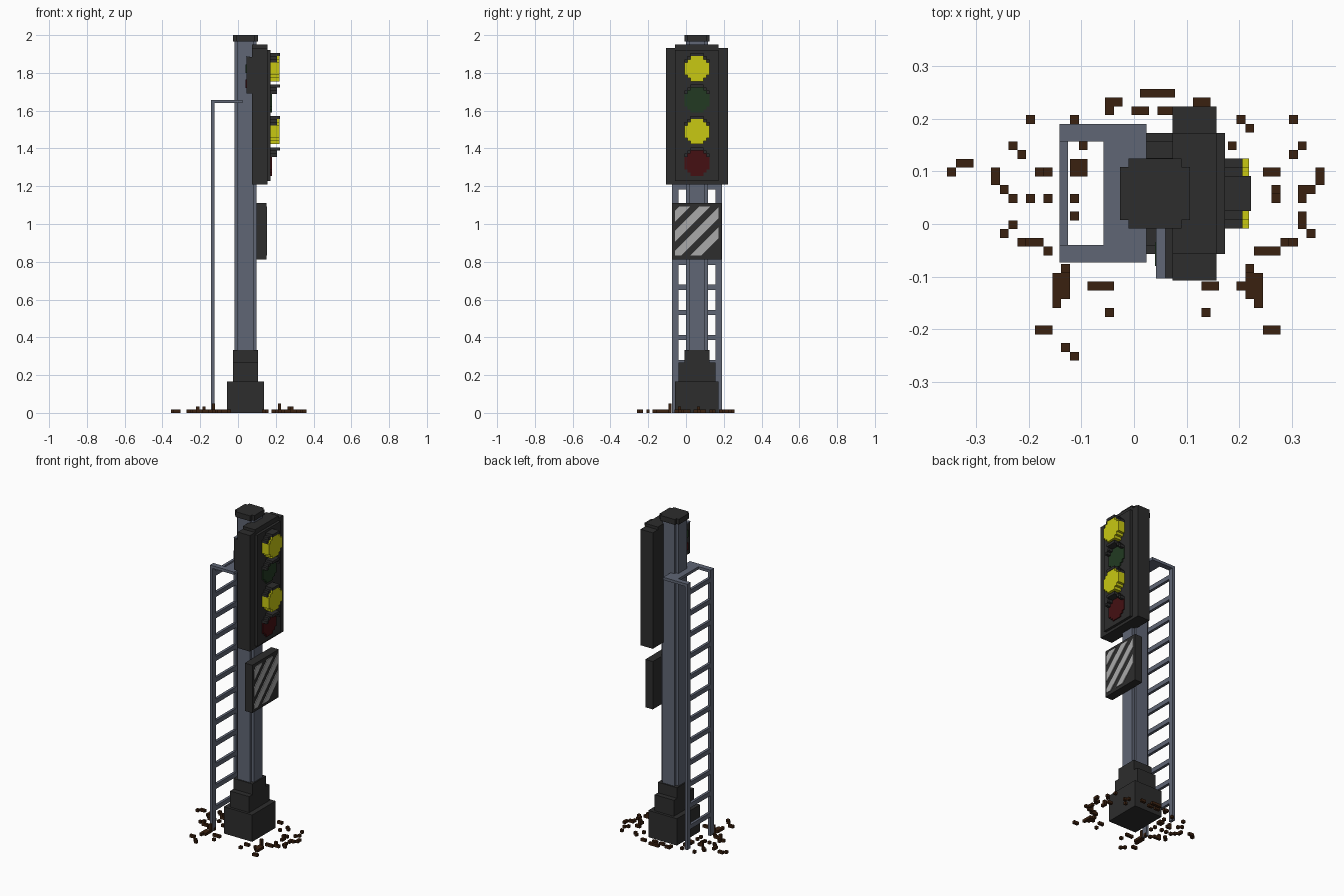
import bpy, bmesh
from mathutils import Vector, Matrix

cube = bpy.data.objects.get("Cube")
if cube:
    bpy.data.objects.remove(cube, do_unlink=True)

V = 1 / 60            # size of one block unit
CX, CY = 0.04, 0.058  # mast centre


def material(name, rgb):
    m = bpy.data.materials.new(name)
    m.use_nodes = True
    m.diffuse_color = (*rgb, 1)
    bsdf = m.node_tree.nodes["Principled BSDF"]
    bsdf.inputs["Base Color"].default_value = (*rgb, 1)
    bsdf.inputs["Roughness"].default_value = 0.9
    return m


DARK = material("dark_grey", (0.026, 0.026, 0.026))
SLATE = material("slate_metal", (0.115, 0.132, 0.178))
YELLOW = material("lit_yellow", (0.58, 0.58, 0.006))
GREEN = material("unlit_green", (0.016, 0.042, 0.016))
RED = material("unlit_red", (0.058, 0.005, 0.006))
PALE = material("stripe_grey", (0.4, 0.4, 0.4))
BROWN = material("brown_soil", (0.042, 0.015, 0.005))


def finish(name, bm, mat):
    bmesh.ops.recalc_face_normals(bm, faces=bm.faces)
    me = bpy.data.meshes.new(name)
    bm.to_mesh(me)
    bm.free()
    me.materials.append(mat)
    ob = bpy.data.objects.new(name, me)
    bpy.context.collection.objects.link(ob)
    return ob


def boxes(name, mat, *ranges):
    """One object from boxes given as (x0, x1, y0, y1, z0, z1)."""
    bm = bmesh.new()
    for x0, x1, y0, y1, z0, z1 in ranges:
        mtx = Matrix.Translation(((x0 + x1) / 2, (y0 + y1) / 2, (z0 + z1) / 2))
        mtx = mtx @ Matrix.Diagonal((x1 - x0, y1 - y0, z1 - z0, 1))
        bmesh.ops.create_cube(bm, size=1, matrix=mtx)
    return finish(name, bm, mat)


def stepped(name, mat, half, cuts, centre, depth, axis):
    """Block-stepped round prism; its axis is z or x, starting at centre."""
    quarter = []
    for k in range(cuts + 1):
        a, b = half - k * V, half - (cuts - k) * V
        quarter.append((a, b))
        if k < cuts:
            quarter.append((a - V, b))
    pts = []
    for _ in range(4):
        pts += quarter
        quarter = [(-b, a) for a, b in quarter]
    bm = bmesh.new()
    c = Vector(centre)
    verts = [bm.verts.new(c + Vector((a, b, 0) if axis == 'z' else (0, a, b)))
             for a, b in pts]
    face = bm.faces.new(verts)
    ext = bmesh.ops.extrude_face_region(bm, geom=[face])["geom"]
    move = Vector((0, 0, depth) if axis == 'z' else (depth, 0, 0))
    bmesh.ops.translate(bm, vec=move,
                        verts=[g for g in ext if isinstance(g, bmesh.types.BMVert)])
    return finish(name, bm, mat)


# Base, mast and cap
boxes("base_block", DARK, (CX - .098, CX + .098, -.057, .173, 0, .167))
boxes("base_step", DARK, (CX - .066, CX + .066, -.041, .157, .167, .267))
boxes("base_collar", DARK, (CX - .066, CX + .066, -.008, .125, .267, .333))
stepped("mast", SLATE, 3.5 * V, 1, (CX, CY, .333), 1.634, 'z')
stepped("mast_cap", DARK, 4 * V, 1, (CX, CY, 1.967), .033, 'z')

# Signal housing
boxes("housing", DARK, (.073, .157, -.107, .223, 1.21, 1.933))
boxes("housing_top", DARK, (.073, .157, -.057, .173, 1.933, 1.95))
boxes("housing_front_panel", DARK, (.157, .173, -.057, .173, 1.227, 1.92))

# Lamps with stepped hoods
FRONT = .173
lamps = [("upper_yellow", YELLOW, 1.822), ("green", GREEN, 1.656),
         ("lower_yellow", YELLOW, 1.489), ("red", RED, 1.322)]
for label, mat, z in lamps:
    depth = .046 if mat is YELLOW else .006
    stepped(label + "_lamp", mat, 4 * V, 2, (FRONT, CY, z), depth, 'x')
    hood = [(FRONT, .222, CY - 2 * V, CY + 2 * V, z + 4 * V, z + 5 * V)]
    for s in (-1, 1):
        for k, reach in ((2, .206), (3, .206)):
            y0, y1 = sorted((CY + s * k * V, CY + s * (k + 1) * V))
            hood.append((FRONT, reach, y0, y1, z + (5 - k) * V, z + (6 - k) * V))
    boxes(label + "_hood", DARK, *hood)

# Small rear repeater beside the mast
boxes("repeater_box", DARK, (.045, .073, -.104, -.008, 1.69, 1.885))
boxes("repeater_bracket", SLATE, (.042, .06, -.104, 0, 1.885, 1.89))
boxes("repeater_green_lamp", GREEN, (.04, .045, -.08, -.035, 1.8, 1.845))
boxes("repeater_red_lamp", RED, (.04, .045, -.08, -.035, 1.72, 1.765))

# Striped board: thin diagonal bands clipped to the board's inner area
boxes("board", DARK, (.098, .15, -.073, .187, .812, 1.11))
bm = bmesh.new()
Y0, Y1, Z0, Z1 = -.058, .173, .833, 1.092
for k in range(4):
    start = .022 + k * .106
    part = bmesh.new()
    quad = [part.verts.new((.15, y, z)) for y, z in
            ((Y0, Z0), (Y1, Z0), (Y1, Z1), (Y0, Z1))]
    part.faces.new(quad)
    # distance is measured diagonally from the top corner at Y0
    for d, sign in ((start, -1), (start + .058, 1)):
        bmesh.ops.bisect_plane(
            part, geom=part.verts[:] + part.edges[:] + part.faces[:],
            plane_co=(.15, Y0 + d, Z1), plane_no=(0, sign, -sign), clear_outer=True)
    ring = [v.co.copy() for v in part.faces[:][0].verts]
    part.free()
    low = bm.faces.new([bm.verts.new(p) for p in ring])
    ext = bmesh.ops.extrude_face_region(bm, geom=[low])["geom"]
    bmesh.ops.translate(bm, vec=(.004, 0, 0),
                        verts=[g for g in ext if isinstance(g, bmesh.types.BMVert)])
finish("board_stripes", bm, PALE)

# Ladder and its top frame
LX0, LX1, LY0, LY1, LW = -.142, -.125, -.073, .19, .033
boxes("ladder_rails", SLATE,
      (LX0, LX1, LY0, LY0 + LW, 0, 1.657), (LX0, LX1, LY1 - LW, LY1, 0, 1.657))
boxes("ladder_rungs", SLATE,
      *[(LX0, LX1, LY0 + LW, LY1 - LW, z - .014, z + .014)
        for z in (.133 * k for k in range(1, 13))])
boxes("ladder_top_frame", SLATE,
      (LX1, -.058, LY0, LY0 + LW, 1.64, 1.657),
      (LX1, -.058, LY1 - LW, LY1, 1.64, 1.657),
      (-.058, .024, LY0, LY1, 1.64, 1.657))

# Scattered soil: clumps as (column, row, width, length), then single crumbs
clumps = [(22, 0, 4, 1), (18, 1, 2, 1), (21, 2, 2, 1), (24, 2, 2, 1), (28, 1, 2, 1),
          (1, 8, 2, 1), (5, 9, 1, 2), (10, 9, 2, 1), (14, 8, 2, 2), (8, 17, 3, 1),
          (13, 20, 1, 4), (12, 21, 1, 4), (16, 22, 3, 1), (10, 27, 2, 1),
          (36, 27, 2, 1), (29, 22, 2, 1), (34, 20, 1, 4), (35, 21, 1, 4),
          (38, 17, 2, 1), (40, 14, 1, 2), (40, 11, 1, 2), (37, 11, 1, 2),
          (36, 9, 2, 1), (42, 9, 1, 2), (35, 18, 2, 1)]
crumbs = [(18, 2), (9, 3), (14, 3), (33, 3), (34, 4), (39, 3), (7, 6), (8, 7), (0, 9),
          (15, 6), (6, 11), (7, 12), (9, 12), (11, 12), (14, 12), (14, 14), (7, 15),
          (6, 16), (11, 18), (13, 18), (18, 25), (13, 29), (14, 30), (29, 25),
          (33, 22), (39, 7), (40, 6), (41, 11), (41, 16), (32, 6), (37, 18)]
raised = {(13, 20): 3, (34, 20): 3, (8, 17): 2, (10, 9): 2, (38, 17): 2, (37, 11): 2}
soil = []
for i, j, w, n in clumps + [(i, j, 1, 1) for i, j in crumbs]:
    x, y = -.355 + i * V, .257 - j * V
    soil.append((x, x + w * V, y - n * V, y, 0, V))
    if (i, j) in raised:
        soil.append((x, x + V, y - V, y, V, raised[i, j] * V))
boxes("scattered_soil", BROWN, *soil)
